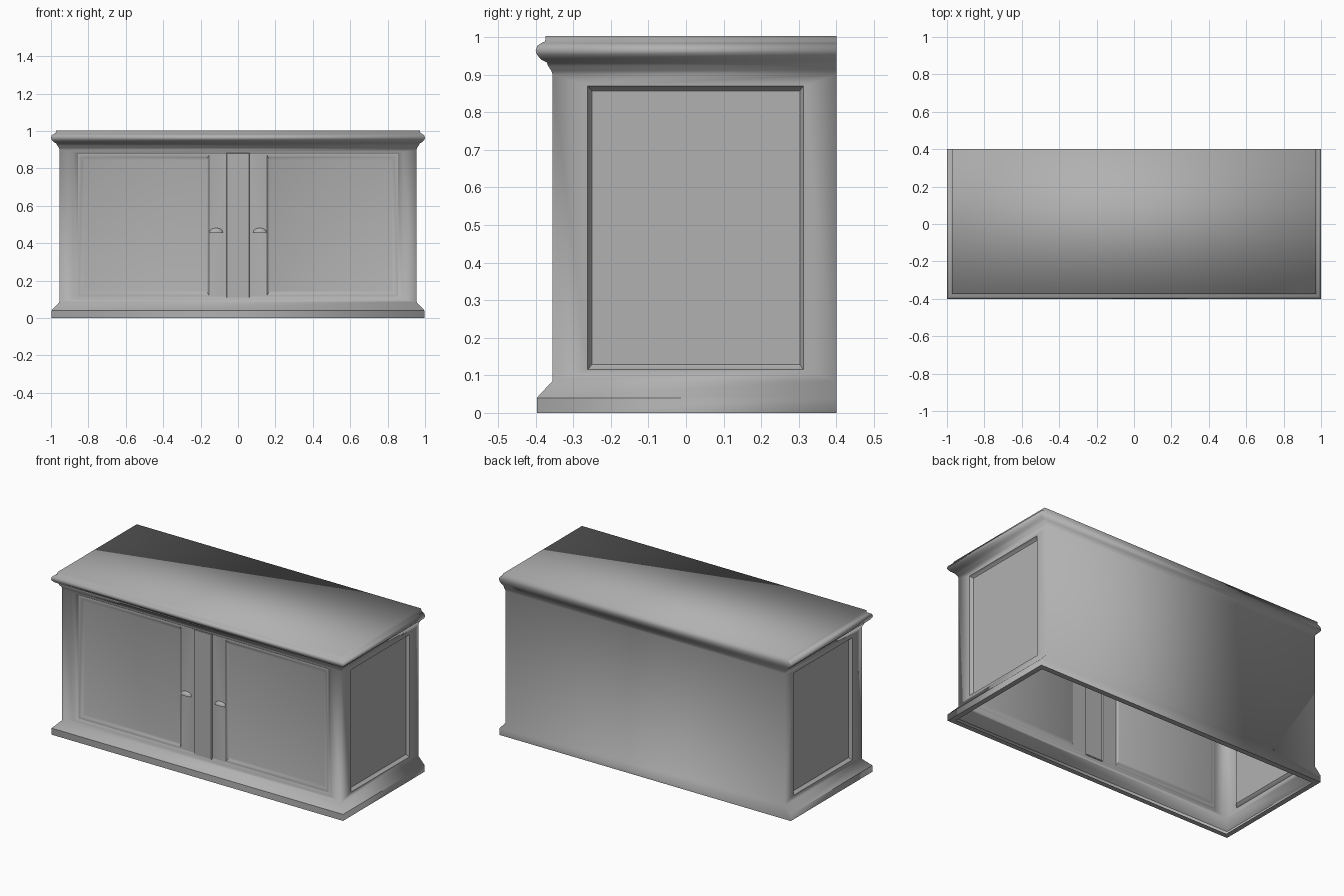
import bpy, bmesh
from mathutils import Vector

if "Cube" in bpy.data.objects:
    bpy.data.objects.remove(bpy.data.objects["Cube"])

BX, FY, BY = 0.955, -0.355, 0.4      # body half width, front and back planes
Z0, Z1 = 0.085, 0.9                  # wall between plinth and crown
MID = Vector((0, 0, 0.5))

paint = bpy.data.materials.new("grey_paint")
paint.diffuse_color = (0.44, 0.44, 0.44, 1)
paint.use_nodes = True
paint.node_tree.nodes["Principled BSDF"].inputs["Base Color"].default_value = paint.diffuse_color


def finish(bm, name, angle=0.6, sharp=None):
    """Weld, face outward, shade and link a part; sharp(edge) picks hard edges of a fully smooth part."""
    bmesh.ops.remove_doubles(bm, verts=bm.verts, dist=1e-5)
    bmesh.ops.recalc_face_normals(bm, faces=bm.faces)
    if sum(f.normal.dot(f.calc_center_median() - MID) * f.calc_area() for f in bm.faces) < 0:
        bmesh.ops.reverse_faces(bm, faces=bm.faces)
    if sharp:
        for f in bm.faces:
            f.smooth = True
        for e in bm.edges:
            e.smooth = not sharp(e)
    me = bpy.data.meshes.new(name)
    bm.to_mesh(me)
    bm.free()
    me.materials.append(paint)
    ob = bpy.data.objects.new(name, me)
    bpy.context.collection.objects.link(ob)
    if not sharp:
        for o in bpy.context.selected_objects:
            o.select_set(False)
        bpy.context.view_layer.objects.active = ob
        ob.select_set(True)
        bpy.ops.object.shade_smooth_by_angle(angle=angle)


def bridge(bm, loops, closed):
    n = len(loops[0])
    for a, b in zip(loops, loops[1:]):
        for i in range(n if closed else n - 1):
            j = (i + 1) % n
            bm.faces.new((a[i], a[j], b[j], b[i]))


def nested(bm, rects, place, cap=True):
    """Bridge nested rectangles (u0, u1, z0, z1, depth) into a panelled sheet."""
    loops = [[bm.verts.new(place(u, z, d)) for u, z in ((a, c), (b, c), (b, e), (a, e))]
             for a, b, c, e, d in rects]
    bridge(bm, loops, True)
    if cap:
        bm.faces.new(loops[-1])
    return bm


def moulding(bm, profile, cap=False):
    """Sweep (offset, z) points round the left, front and right sides."""
    loops = []
    for o, z in profile:
        x, y = BX + o, FY - o
        loops.append([bm.verts.new(p) for p in ((-x, BY, z), (-x, y, z), (x, y, z), (x, BY, z))])
    bridge(bm, loops, False)
    if cap:
        bm.faces.new(loops[-1])


def front(u, z, d):
    return (u, FY + d, z)


# carcass: plinth, crown with top, back, side frames and front posts, softly shaded as one skin
base = [(0.042, 0), (0.042, 0.04), (0, Z0)]
crown = [(0, Z1), (0.003, 0.91), (0.011, 0.922), (0.016, 0.933), (0.03, 0.94), (0.041, 0.952),
         (0.045, 0.963), (0.041, 0.976), (0.03, 0.984), (0.02, 0.988), (0.018, 1.003)]
carcass = bmesh.new()
moulding(carcass, base)
moulding(carcass, crown, cap=True)
outline = [(BX + o, z) for o, z in base + crown]
outline += [(-x, z) for x, z in reversed(outline)]
carcass.faces.new([carcass.verts.new((x, BY, z)) for x, z in outline])
opening = (-0.262, 0.313, 0.115, 0.87, 0)
for s in (-1, 1):
    nested(carcass, [(FY, BY, Z0, Z1, 0), opening],
           lambda u, z, d: (s * (BX - d), u, z), cap=False)
nested(carcass, [(-BX, BX, Z0, Z1, 0), (-0.88, 0.88, 0.1, 0.888, 0.006),
                 (-0.855, 0.855, 0.115, 0.878, 0.018)], front, cap=False)
finish(carcass, "carcass", sharp=lambda e: all(abs(v.co.z - 0.04) < 1e-4 for v in e.verts))

# narrow rim around the open underside
finish(nested(bmesh.new(), [(-0.997, 0.997, -0.397, BY, 0), (-0.965, 0.965, -0.365, 0.367, 0)],
              lambda u, v, d: (u, v, d), cap=False), "bottom_rim")

for s, side in ((-1, "left"), (1, "right")):
    # recessed side panel
    finish(nested(bmesh.new(), [opening, (-0.258, 0.309, 0.119, 0.866, 0.008),
                                (-0.25, 0.303, 0.129, 0.856, 0.018)],
                  lambda u, z, d: (s * (BX - d), u, z)), side + "_side_panel")
    # door with a shallow recessed panel
    finish(nested(bmesh.new(), [(0.06, 0.855, 0.115, 0.878, 0.018), (0.155, 0.85, 0.122, 0.87, 0.018),
                                (0.162, 0.835, 0.132, 0.858, 0.024), (0.168, 0.82, 0.145, 0.843, 0.028)],
                  lambda u, z, d: front(s * u, z, d)), side + "_door")
    # cup handle: front upper quarter of a ball
    bm = bmesh.new()
    bmesh.ops.create_uvsphere(bm, u_segments=20, v_segments=12, radius=1)
    for no in ((0, 0, 1), (0, -1, 0)):
        cut = bmesh.ops.bisect_plane(bm, geom=bm.verts[:] + bm.edges[:] + bm.faces[:],
                                     plane_co=(0, 0, 0), plane_no=no, clear_inner=True)
        if no[2]:
            bmesh.ops.holes_fill(bm, edges=[e for e in cut["geom_cut"]
                                            if isinstance(e, bmesh.types.BMEdge)])
    bmesh.ops.scale(bm, vec=(0.036, 0.017, 0.023), verts=bm.verts)
    bmesh.ops.translate(bm, vec=(s * 0.117, FY + 0.018, 0.458), verts=bm.verts)
    finish(bm, side + "_handle")

# raised strip between the doors
finish(nested(bmesh.new(), [(-0.062, 0.062, 0.108, 0.882, 0.018), (-0.058, 0.058, 0.11, 0.88, 0.01)],
              front), "centre_strip")
